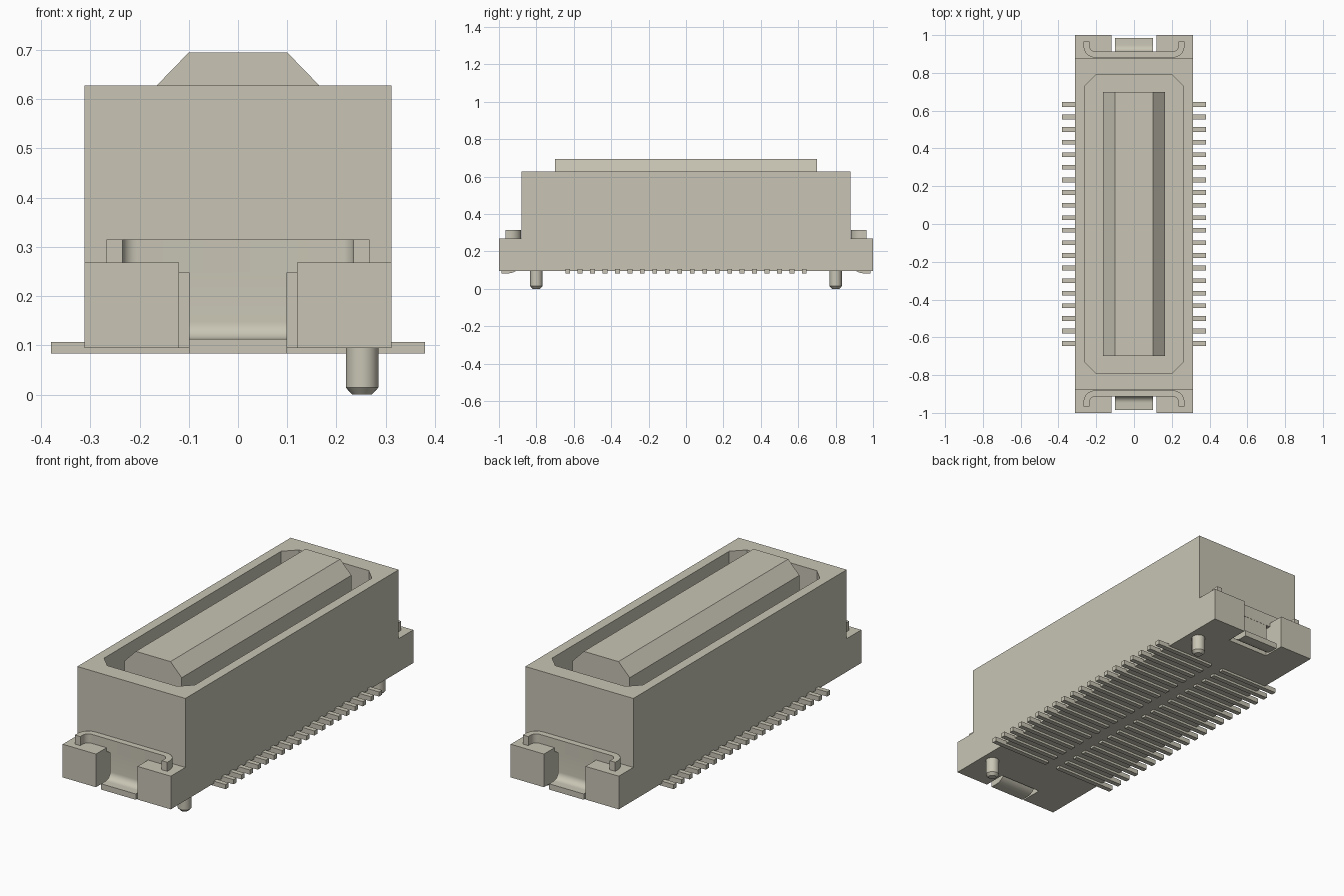
import bpy, bmesh, math

if "Cube" in bpy.data.objects:
    bpy.data.objects.remove(bpy.data.objects["Cube"], do_unlink=True)

mat = bpy.data.materials.new("warm_grey_plastic")
mat.use_nodes = True
COLOUR = (0.58, 0.56, 0.46, 1)
mat.diffuse_color = COLOUR
mat.node_tree.nodes["Principled BSDF"].inputs["Base Color"].default_value = COLOUR


def finish(name, bm, smooth=False):
    """Turn a bmesh into a coloured object."""
    bmesh.ops.recalc_face_normals(bm, faces=bm.faces)
    me = bpy.data.meshes.new(name)
    bm.to_mesh(me)
    bm.free()
    me.materials.append(mat)
    ob = bpy.data.objects.new(name, me)
    bpy.context.collection.objects.link(ob)
    if smooth:
        bpy.ops.object.select_all(action='DESELECT')
        ob.select_set(True)
        bpy.context.view_layer.objects.active = ob
        bpy.ops.object.shade_smooth_by_angle(angle=math.radians(30))
    return ob


def prism(name, outline, lo, hi, axis, smooth=False):
    """Extrude a 2D outline along x (outline y,z), y (x,z) or z (x,y)."""
    place = {'x': lambda a, b, c: (c, a, b),
             'y': lambda a, b, c: (a, c, b),
             'z': lambda a, b, c: (a, b, c)}[axis]
    bm = bmesh.new()
    ends = [[bm.verts.new(place(a, b, c)) for a, b in outline] for c in (lo, hi)]
    for ring in ends:
        bm.faces.new(ring)
    n = len(outline)
    for i in range(n):
        j = (i + 1) % n
        bm.faces.new((ends[0][i], ends[0][j], ends[1][j], ends[1][i]))
    return finish(name, bm, smooth)


def arc(cx, cy, r, start, end, steps=8):
    angles = [math.radians(start + (end - start) * i / steps) for i in range(steps + 1)]
    return [(cx + r * math.cos(t), cy + r * math.sin(t)) for t in angles]


def ribbon(path, thick):
    """Outline of a sheet metal strip that follows a centre line."""
    left, right = [], []
    for i, (x, y) in enumerate(path):
        ax, ay = path[max(i - 1, 0)]
        bx, by = path[min(i + 1, len(path) - 1)]
        d = math.hypot(bx - ax, by - ay)
        nx, ny = -(by - ay) / d * thick / 2, (bx - ax) / d * thick / 2
        left.append((x + nx, y + ny))
        right.append((x - nx, y - ny))
    return left + right[::-1]


def rect(x0, x1, y0, y1):
    return [(x0, y0), (x1, y0), (x1, y1), (x0, y1)]


def cut(target, cutter):
    mod = target.modifiers.new("cut", 'BOOLEAN')
    mod.operation, mod.solver, mod.object = 'DIFFERENCE', 'EXACT', cutter
    bpy.ops.object.select_all(action='DESELECT')
    bpy.context.view_layer.objects.active = target
    target.select_set(True)
    bpy.ops.object.modifier_apply(modifier=mod.name)
    bpy.data.objects.remove(cutter, do_unlink=True)


# Housing: stepped side profile, chamfered well and a notch in each end
BOTTOM, STEP, TOP = 0.095, 0.268, 0.628
FLOOR = 0.2
housing = prism("housing", [(-1, BOTTOM), (1, BOTTOM), (1, STEP), (0.88, STEP),
                            (0.88, TOP), (-0.88, TOP), (-0.88, STEP), (-1, STEP)],
                -0.312, 0.312, 'x')
well = [(0.262, 0.73), (0.202, 0.79), (-0.202, 0.79), (-0.262, 0.73),
        (-0.262, -0.73), (-0.202, -0.79), (0.202, -0.79), (0.262, -0.73)]
cut(housing, prism("well_cutter", well, FLOOR, 0.8, 'z'))
for s in (-1, 1):
    cut(housing, prism("notch_cutter", rect(-0.12, 0.12, *sorted((s * 0.882, s * 1.1))),
                       0, STEP + 0.05, 'z'))

# Central tongue with bevelled long edges
prism("tongue", [(-0.165, FLOOR - 0.01), (0.165, FLOOR - 0.01), (0.165, TOP),
                 (0.1, 0.695), (-0.1, 0.695), (-0.165, TOP)], -0.7, 0.7, 'y')

# Sheet metal hold-down clip at each end
for s, end in ((-1, "front"), (1, "back")):
    half = [(0.251, 0.965)] + arc(0.206, 0.942, 0.045, 0, -90)
    path = half + [(-x, y) for x, y in reversed(half)]
    prism(end + "_clip_band", [(x, s * y) for x, y in ribbon(path, 0.032)],
          0.248, 0.315, 'z', smooth=True)
    leg = [(0.897, 0.26)] + arc(0.947, 0.148, 0.05, 180, 270) + [(0.986, 0.098)]
    prism(end + "_clip_foot", [(s * y, z) for y, z in ribbon(leg, 0.03)],
          -0.1, 0.1, 'x', smooth=True)

# Two rows of twenty solder pins
PITCH = 1.266 / 19
for s, side in ((1, "left"), (-1, "right")):
    for i in range(20):
        y = -0.633 + i * PITCH
        prism(f"{side}_pin_{i + 1}", rect(*sorted((s * 0.035, s * 0.38)), y - 0.0125, y + 0.0125),
              0.083, 0.107, 'z')

# Locating pegs with a chamfered tip
for s, end in ((-1, "front"), (1, "back")):
    bm = bmesh.new()
    rings = [[bm.verts.new((0.252 + x, s * 0.8 + y, z)) for x, y in arc(0, 0, r, 0, 345, 23)]
             for r, z in ((0.02, 0), (0.033, 0.014), (0.033, 0.11))]
    bm.faces.new(rings[0])
    bm.faces.new(rings[-1])
    for a, b in zip(rings, rings[1:]):
        for i in range(24):
            j = (i + 1) % 24
            bm.faces.new((a[i], a[j], b[j], b[i]))
    finish(end + "_locating_peg", bm, smooth=True)
